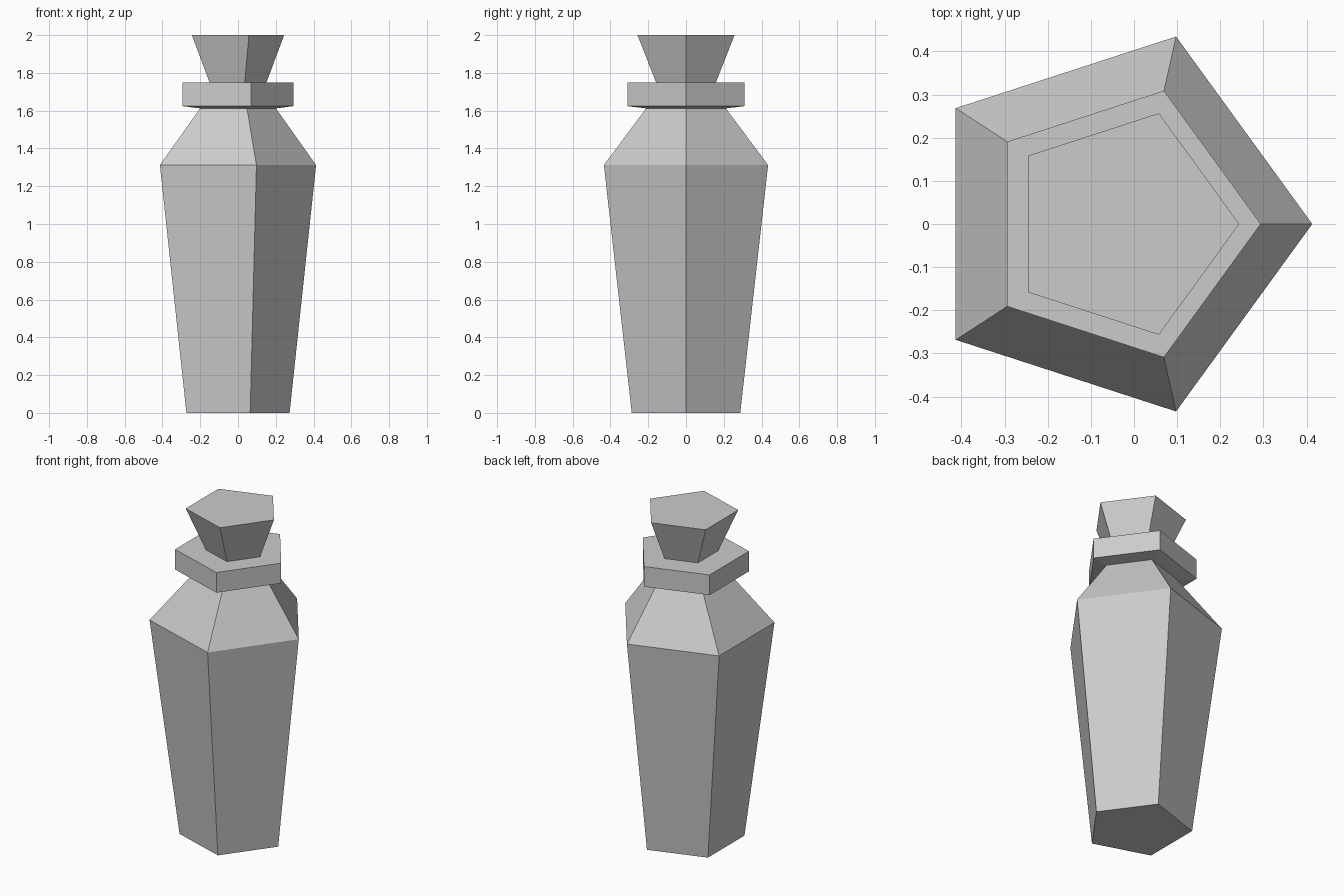
import bpy
import bmesh
from math import cos, sin, tau

if "Cube" in bpy.data.objects:
    bpy.data.objects.remove(bpy.data.objects["Cube"])

SIDES = 5
OFFSET = 0.0955  # centres the pentagon's bounding box on the axis


def loft(name, profile, cap_bottom=False, cap_top=False):
    """Stack pentagon rings of (radius, z) and skin them with flat faces."""
    bm = bmesh.new()
    rings = [[bm.verts.new((r * (cos(tau * i / SIDES) - OFFSET),
                            r * sin(tau * i / SIDES), z))
              for i in range(SIDES)] for r, z in profile]
    for a, b in zip(rings, rings[1:]):
        for i in range(SIDES):
            j = (i + 1) % SIDES
            bm.faces.new((a[i], a[j], b[j], b[i]))
    if cap_bottom:
        bm.faces.new(rings[0][::-1])
    if cap_top:
        bm.faces.new(rings[-1])
    mesh = bpy.data.meshes.new(name)
    bm.to_mesh(mesh)
    bm.free()
    obj = bpy.data.objects.new(name, mesh)
    bpy.context.collection.objects.link(obj)
    return obj


# Tapered body with sloping shoulder
loft("bottle_body", [(0.302, 0), (0.457, 1.312), (0.222, 1.612)], cap_bottom=True)

# Collar with slightly sloped underside and flat top
loft("neck_collar", [(0.222, 1.612), (0.325, 1.624), (0.325, 1.748), (0.166, 1.748)])

# Flared stopper
loft("stopper", [(0.166, 1.748), (0.27, 2.0)], cap_top=True)
